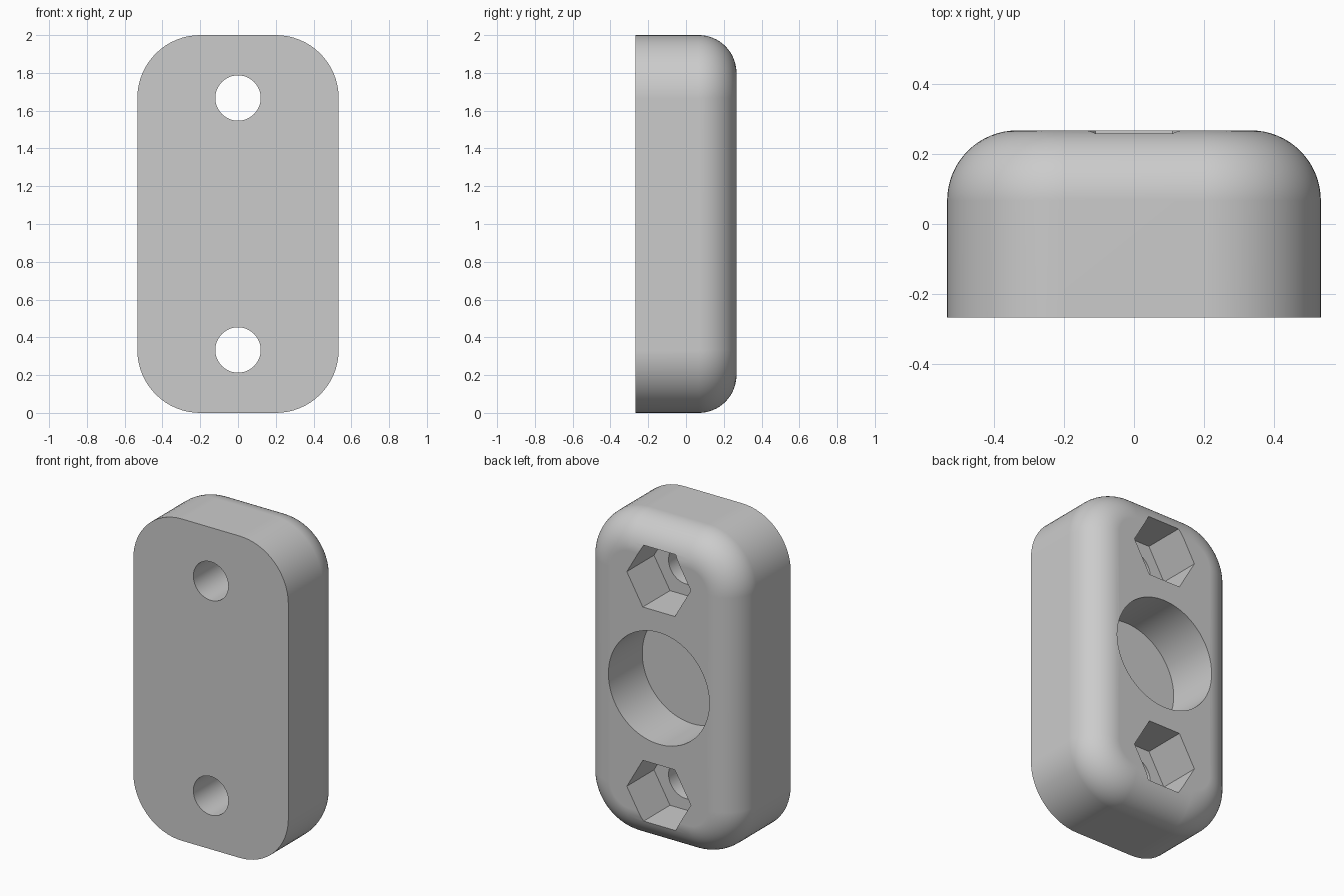
import bpy
import math
from math import cos, sin, pi

HALF_W, HALF_D, HEIGHT = 0.533, 0.267, 2.0
CORNER, FILLET = 0.333, 0.2
BOLT_Z = (0.333, 1.667)

if "Cube" in bpy.data.objects:
    bpy.data.objects.remove(bpy.data.objects["Cube"], do_unlink=True)

grey = bpy.data.materials.new("light grey")
grey.use_nodes = True
colour = (0.6, 0.6, 0.6, 1)
grey.diffuse_color = colour
grey.node_tree.nodes["Principled BSDF"].inputs["Base Color"].default_value = colour


def rounded_ring(y, inset, steps=16):
    """Rounded rectangle outline at depth y, pulled in by inset."""
    r = CORNER - inset
    cx, cz = HALF_W - CORNER, HEIGHT / 2 - CORNER
    ring = []
    for quarter, (sx, sz) in enumerate(((1, 1), (-1, 1), (-1, -1), (1, -1))):
        for i in range(steps + 1):
            a = (quarter + i / steps) * pi / 2
            ring.append((sx * cx + r * cos(a), y, HEIGHT / 2 + sz * cz + r * sin(a)))
    return ring


def lofted(name, rings):
    """Closed solid through equal rings, with a cap at each end."""
    n = len(rings[0])
    faces = [(k * n + i, k * n + (i + 1) % n, (k + 1) * n + (i + 1) % n, (k + 1) * n + i)
             for k in range(len(rings) - 1) for i in range(n)]
    faces.append(tuple(reversed(range(n))))
    faces.append(tuple(range((len(rings) - 1) * n, len(rings) * n)))
    faces = [tuple(reversed(f)) for f in faces]
    mesh = bpy.data.meshes.new(name)
    mesh.from_pydata([p for ring in rings for p in ring], [], faces)
    mesh.materials.append(grey)
    obj = bpy.data.objects.new(name, mesh)
    bpy.context.collection.objects.link(obj)
    return obj


def circle(radius, y, z, sides):
    return [(radius * cos(2 * pi * i / sides), y, z + radius * sin(2 * pi * i / sides))
            for i in range(sides)]


def cut(body, radius, z, y0, y1, sides):
    """Remove a prism running from y0 to y1."""
    cutter = lofted("cutter", [circle(radius, y0, z, sides), circle(radius, y1, z, sides)])
    cutter.hide_render = True
    mod = body.modifiers.new("cut", "BOOLEAN")
    mod.operation, mod.solver, mod.object = "DIFFERENCE", "EXACT", cutter
    bpy.ops.object.modifier_apply(modifier=mod.name)
    bpy.data.objects.remove(cutter, do_unlink=True)


# Block with a flat front and a rounded back edge
rings = [rounded_ring(-HALF_D, 0)]
for i in range(17):
    a = i / 16 * pi / 2
    rings.append(rounded_ring(HALF_D - FILLET + FILLET * sin(a), FILLET * (1 - cos(a))))
body = lofted("mounting_block", rings)
bpy.ops.object.select_all(action="DESELECT")
body.select_set(True)
bpy.context.view_layer.objects.active = body

# Round recess in the back
cut(body, 0.347, HEIGHT / 2, HALF_D - 0.333, 0.5, 96)

# Bolt holes with hexagonal nut pockets
for z in BOLT_Z:
    cut(body, 0.22, z, HALF_D - 0.267, 0.5, 6)
    cut(body, 0.12, z, -0.5, 0.1, 64)

# Smooth curves, crisp rims, flat faces kept flat
bpy.ops.object.shade_smooth_by_angle(angle=math.radians(30))
normals = body.modifiers.new("flat_faces", "WEIGHTED_NORMAL")
normals.keep_sharp = True
